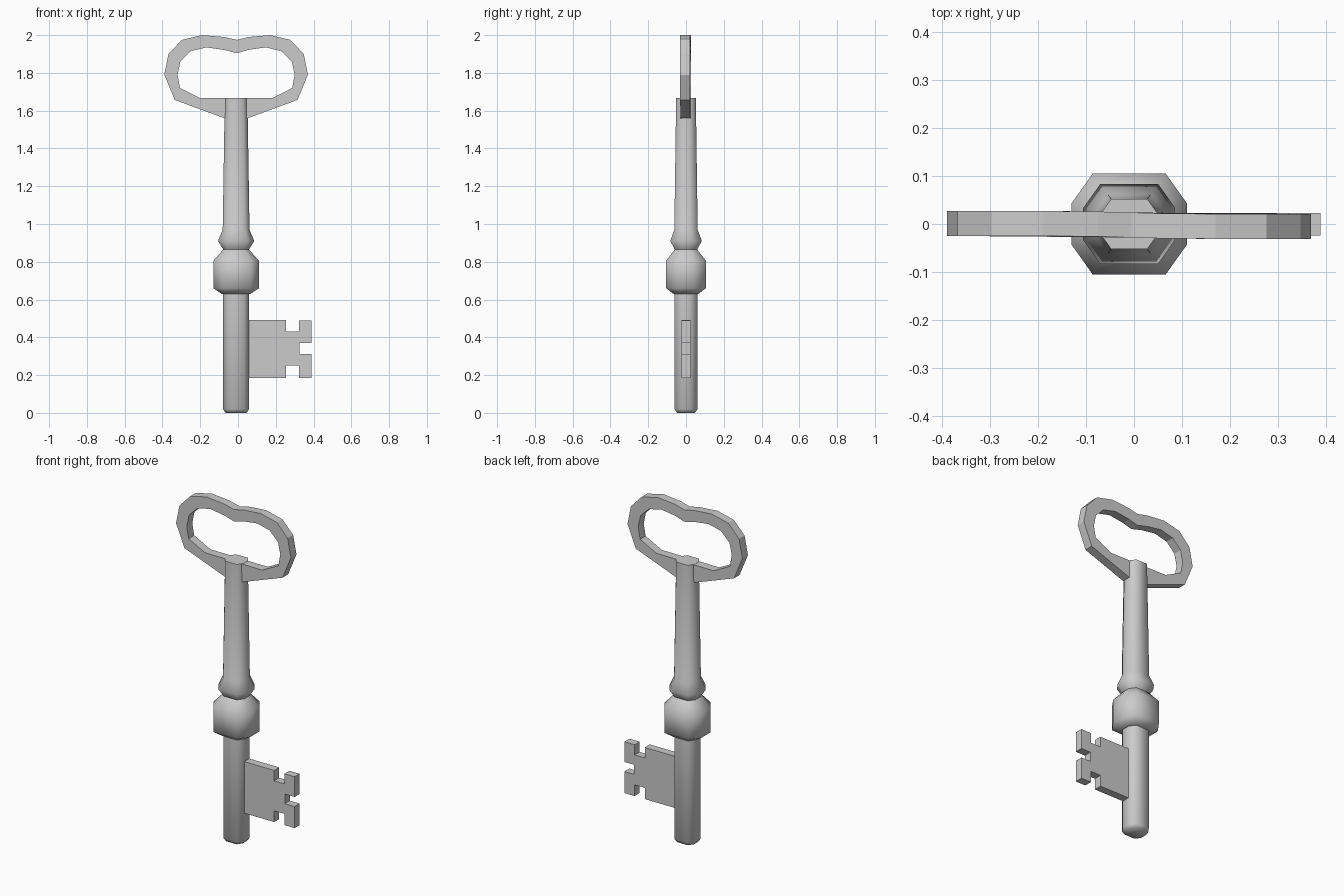
import bpy, bmesh, math

if "Cube" in bpy.data.objects:
    bpy.data.objects.remove(bpy.data.objects["Cube"])

CX = -0.01  # x of the key's axis


def finish(name, bm, angle=None):
    bmesh.ops.recalc_face_normals(bm, faces=bm.faces)
    mesh = bpy.data.meshes.new(name)
    bm.to_mesh(mesh)
    bm.free()
    ob = bpy.data.objects.new(name, mesh)
    bpy.context.collection.objects.link(ob)
    if angle:
        bpy.ops.object.select_all(action='DESELECT')
        ob.select_set(True)
        bpy.context.view_layer.objects.active = ob
        bpy.ops.object.shade_smooth_by_angle(angle=math.radians(angle))
    return ob


def lathe(name, profile):
    """Stack eight-sided, slightly flattened rings of (half width, z)."""
    quarter = [(1, 0.35), (0.63, 0.87)]
    section = quarter + [(-x, y) for x, y in reversed(quarter)]
    section += [(-x, -y) for x, y in section]
    bm = bmesh.new()
    rings = [[bm.verts.new((CX + r * x, r * y, z)) for x, y in section]
             for r, z in profile]
    for a, b in zip(rings, rings[1:]):
        for i in range(8):
            j = (i + 1) % 8
            bm.faces.new((a[i], a[j], b[j], b[i]))
    bm.faces.new(rings[0])
    bm.faces.new(rings[-1])
    return finish(name, bm, 60)


def plate(name, outline, y0, y1, skew=0.0):
    """Extrude an xz outline through y, with an optional slight twist in plan."""
    bm = bmesh.new()
    face = bm.faces.new([bm.verts.new((x, y0, z)) for x, z in outline])
    new = bmesh.ops.extrude_face_region(bm, geom=[face])['geom']
    for v in new:
        if isinstance(v, bmesh.types.BMVert):
            v.co.y = y1
    for v in bm.verts:
        v.co.y += skew * max(-1, min(1, (v.co.x - CX) / 0.1))
    return finish(name, bm)


# Shaft with its collar and small bead
lathe("shaft", [
    (0.055, 0.0), (0.069, 0.02), (0.069, 0.63), (0.076, 0.63),
    (0.121, 0.66), (0.121, 0.805), (0.077, 0.855), (0.068, 0.865),
    (0.096, 0.91), (0.071, 0.97), (0.06, 1.667)])

# Bow: half outlines mirrored about the axis, open where it enters the shaft
outer = [(0.04, 1.552), (0.325, 1.657), (0.38, 1.79), (0.358, 1.90),
         (0.287, 1.975), (0.18, 2.0), (0.065, 1.99)]
inner = [(0.04, 1.666), (0.19, 1.666), (0.297, 1.72), (0.31, 1.79),
         (0.295, 1.86), (0.24, 1.915), (0.157, 1.935), (0.065, 1.922)]


def mirrored(half, mid):
    right = [(CX + x, z) for x, z in half]
    left = [(CX - x, z) for x, z in reversed(half)]
    return right + [(CX + 0.005, mid)] + left


bow = mirrored(outer, 1.975) + mirrored(inner, 1.904)[::-1]
plate("bow", bow, -0.028, 0.024, skew=-0.003)

# Toothed bit
bit_top = [(0.03, 0.492), (0.255, 0.492), (0.255, 0.43), (0.322, 0.43),
           (0.322, 0.49), (0.389, 0.49), (0.389, 0.37), (0.325, 0.37)]
bit_low = [(0.325, 0.313), (0.389, 0.313), (0.389, 0.185), (0.322, 0.185),
           (0.322, 0.252), (0.255, 0.252), (0.255, 0.185), (0.03, 0.185)]
plate("bit", bit_top + bit_low, -0.024, 0.023)
